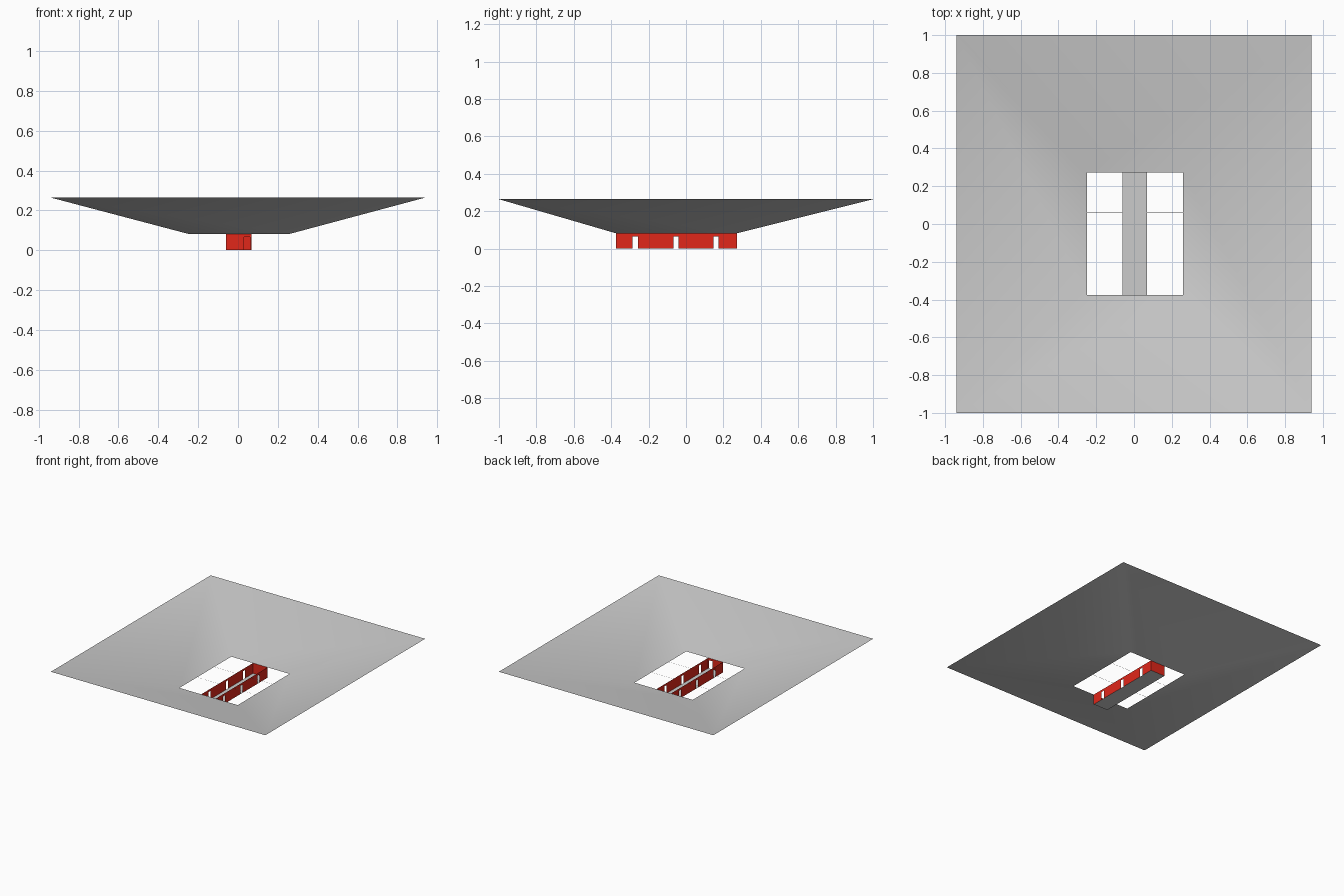
import bpy, math

if "Cube" in bpy.data.objects:
    bpy.data.objects.remove(bpy.data.objects["Cube"])

RIM, TOP, SLOT_TOP = 0.082, 0.264, 0.065
X0, X1 = -0.06, 0.068          # trough sides
Y0, Y1 = -0.375, 0.273         # trough ends
HX0, HX1 = -0.25, 0.26         # hole sides

red = bpy.data.materials.new("red")
red.diffuse_color = (0.75, 0.02, 0.01, 1)
red.use_nodes = True
red.node_tree.nodes["Principled BSDF"].inputs["Base Color"].default_value = red.diffuse_color


def make(name, verts, faces, mat=None):
    mesh = bpy.data.meshes.new(name)
    mesh.from_pydata(verts, [], faces)
    obj = bpy.data.objects.new(name, mesh)
    bpy.context.collection.objects.link(obj)
    if mat:
        mesh.materials.append(mat)
    return obj


def rect(x0, x1, y0, y1, z):
    return [(x0, y0, z), (x1, y0, z), (x1, y1, z), (x0, y1, z)]


def wall(name, a, b, slots=()):
    """Thin wall from a to b, with slots cut upward from the floor."""
    length = math.dist(a, b)

    def at(d, z):
        t = d / length
        return (a[0] + (b[0] - a[0]) * t, a[1] + (b[1] - a[1]) * t, z)

    panels = [(0, length, SLOT_TOP, RIM)]
    start = 0
    for s, e in slots:
        panels.append((start, s, 0, SLOT_TOP))
        start = e
    panels.append((start, length, 0, SLOT_TOP))
    verts, faces = [], []
    for s, e, z0, z1 in panels:
        n = len(verts)
        verts += [at(s, z0), at(e, z0), at(e, z1), at(s, z1)]
        faces.append((n, n + 1, n + 2, n + 3))
    make(name, verts, faces, red)


# sloping tray between the outer edge and the hole
tray = make("sloping_tray",
            rect(-0.94, 0.94, -1, 1, TOP) + rect(HX0, HX1, Y0, Y1, RIM),
            [(i, (i + 1) % 4, 4 + (i + 1) % 4, 4 + i) for i in range(4)])
for p in tray.data.polygons:
    p.use_smooth = True

# trough floor
make("trough_floor", rect(X0, X1, Y0, Y1, 0), [(0, 1, 2, 3)])

# trough walls, slotted on both sides and at the front
slots = [(0.09, 0.118), (0.308, 0.336), (0.523, 0.55)]
L = Y1 - Y0
wall("right_wall", (X1, Y0), (X1, Y1), slots)
wall("left_wall", (X0, Y1), (X0, Y0), [(L - e, L - s) for s, e in reversed(slots)])
wall("front_wall", (X0, Y0), (X1, Y0), [(0.09, 0.12)])
wall("back_wall", (X1, Y1), (X0, Y1))

# hairline strips across the hole
for y in (-0.156, 0.06):
    for side, x0, x1 in (("left", HX0, X0), ("right", X1, HX1)):
        make(side + "_cross_strip", rect(x0, x1, y - 0.001, y + 0.001, RIM), [(0, 1, 2, 3)])
